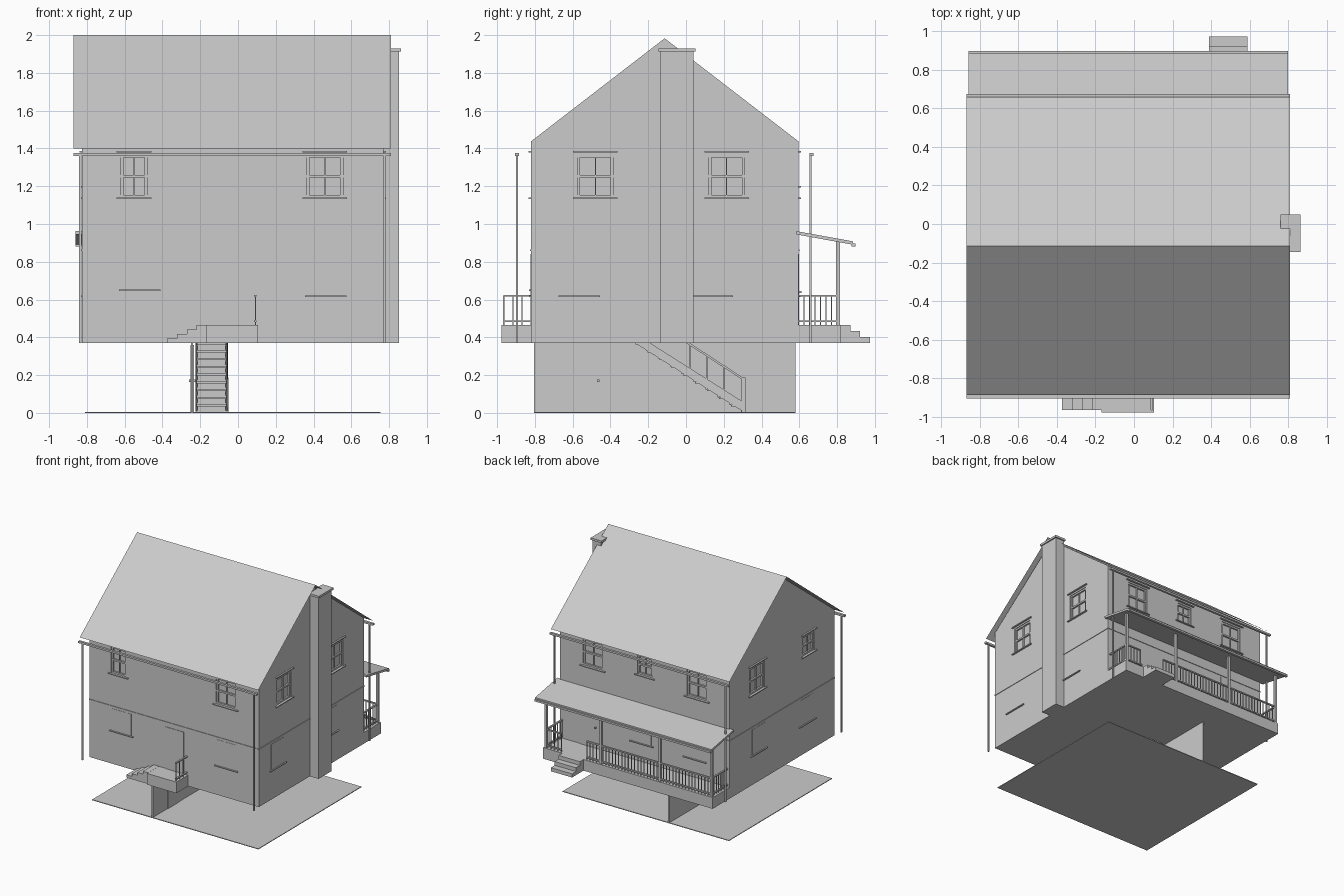
import bpy, bmesh
from mathutils import Vector

cube = bpy.data.objects.get("Cube")
if cube:
    bpy.data.objects.remove(cube)

grey = bpy.data.materials.new("plain grey")
grey.use_nodes = True
grey.diffuse_color = (0.6, 0.6, 0.6, 1)
grey.node_tree.nodes["Principled BSDF"].inputs["Base Color"].default_value = (0.6, 0.6, 0.6, 1)

# House walls
LEFT, RIGHT, FRONT, BACK = -0.825, 0.77, -0.82, 0.595
BASE, EAVE, DECK = 0.37, 1.438, 0.465
RIDGE_Y = -0.113


def finish(name, bm, recalc=True):
    if recalc:
        bmesh.ops.recalc_face_normals(bm, faces=bm.faces)
    mesh = bpy.data.meshes.new(name)
    bm.to_mesh(mesh)
    bm.free()
    obj = bpy.data.objects.new(name, mesh)
    bpy.context.collection.objects.link(obj)
    mesh.materials.append(grey)
    return obj


def boxes(name, items):
    """One object made of boxes given as (x range, y range, z range)."""
    bm = bmesh.new()
    for ranges in items:
        verts = bmesh.ops.create_cube(bm, size=1)["verts"]
        for v in verts:
            v.co = Vector([lo + (c + 0.5) * (hi - lo) for c, (lo, hi) in zip(v.co, ranges)])
    return finish(name, bm)


def prism(name, profile, x_range):
    """A (y, z) profile pulled along x."""
    bm = bmesh.new()
    a, b = x_range
    face = bm.faces.new([bm.verts.new((a, y, z)) for y, z in profile])
    out = bmesh.ops.extrude_face_region(bm, geom=[face])["geom"]
    bmesh.ops.translate(bm, vec=(b - a, 0, 0), verts=[g for g in out if isinstance(g, bmesh.types.BMVert)])
    return finish(name, bm)


def on_wall(side, u, depth, z):
    """Box on a wall: u runs along the wall, depth runs outward from it."""
    lo, hi = depth
    if side == "front":
        return (u, (FRONT - hi, FRONT - lo), z)
    if side == "back":
        return (u, (BACK + lo, BACK + hi), z)
    if side == "right":
        return ((RIGHT + lo, RIGHT + hi), u, z)
    return ((LEFT - hi, LEFT - lo), u, z)


def around(c, w):
    return (c - w / 2, c + w / 2)


# Upper windows: wall, centre, width, bottom
upper = [("front", -0.55, 0.14, 1.14), ("front", 0.46, 0.19, 1.14),
         ("right", -0.48, 0.19, 1.14), ("right", 0.215, 0.19, 1.14),
         ("back", 0.46, 0.19, 1.14), ("back", -0.03, 0.14, 1.2), ("back", -0.52, 0.19, 1.14),
         ("left", 0.22, 0.19, 1.14), ("left", -0.47, 0.15, 1.2)]
HEAD = 1.365

# Solid house with window recesses and a stairwell
house = prism("house_walls", [(FRONT, BASE), (BACK, BASE), (BACK, EAVE),
                              (RIDGE_Y, 1.983), (FRONT, EAVE)], (LEFT, RIGHT))
cuts = [on_wall(s, around(c, w), (-0.02, 0.05), (z, HEAD)) for s, c, w, z in upper]
cuts.append(((-0.225, -0.055), (-0.27, 0.1), (BASE - 0.1, BASE + 0.5)))
cutter = boxes("opening_cutter", cuts)
cutter.hide_render = True
mod = house.modifiers.new("openings", "BOOLEAN")
mod.operation, mod.solver, mod.object = "DIFFERENCE", "EXACT", cutter
bpy.context.view_layer.objects.active = house
bpy.ops.object.modifier_apply(modifier=mod.name)
bpy.data.objects.remove(cutter)

# Upper window sashes, heads and sills
sashes, trims = [], []
for s, c, w, z in upper:
    mid = (z + HEAD) / 2
    u = around(c, w)
    inner = (-0.02, -0.008)
    for edge in (u[0] + 0.007, u[1] - 0.007):
        sashes.append(on_wall(s, around(edge, 0.014), inner, (z, HEAD)))
    sashes.append(on_wall(s, around(c, 0.006), inner, (z, HEAD)))
    for h in (z + 0.007, mid, HEAD - 0.007):
        sashes.append(on_wall(s, u, (-0.02, -0.006), around(h, 0.014)))
    trims.append(on_wall(s, around(c, w + 0.045), (0, 0.014), around(HEAD + 0.018, 0.008)))
    trims.append(on_wall(s, around(c, w + 0.045), (0, 0.014), around(z - 0.004, 0.008)))
boxes("window_sashes", sashes)
boxes("window_heads_and_sills", trims)

# Lower windows: flush plates over thin sills
lower = [("front", -0.52, 0.65), ("front", 0.465, 0.617), ("right", -0.565, 0.617),
         ("right", 0.14, 0.617), ("left", 0.2, 0.617), ("left", -0.45, 0.617),
         ("back", -0.5, 0.617), ("back", 0, 0.617)]
boxes("lower_windows", [on_wall(s, around(c, 0.18), (0, 0.002), (z, 0.84)) for s, c, z in lower])
boxes("lower_sills", [on_wall(s, around(c, 0.22), (0, 0.012), around(z, 0.008)) for s, c, z in lower])

# Entrance doors
boxes("house_doors", [on_wall("front", around(-0.02, 0.17), (0, 0.004), (DECK, 0.82)),
                      on_wall("back", around(0.49, 0.17), (0, 0.004), (DECK, 0.82)),
                      on_wall("back", around(0.43, 0.012), (0, 0.016), around(0.64, 0.012))])

# Belt course between the floors
belt = around(0.86, 0.008)
boxes("belt_course", [on_wall(s, r, (0, 0.005), belt) for s, r in
                      (("front", (LEFT, RIGHT)), ("back", (LEFT, RIGHT)),
                       ("left", (FRONT, BACK)), ("right", (FRONT, BACK)))])

# Thin roof sheet
bm = bmesh.new()
rows = [[bm.verts.new((x, y, z)) for x in (-0.87, 0.81)]
        for y, z in ((-0.885, 1.4), (RIDGE_Y, 2), (0.66, 1.4))]
for a, b in zip(rows, rows[1:]):
    bm.faces.new((a[0], a[1], b[1], b[0]))
finish("roof", bm, False)

# Gutters and downpipes
boxes("gutters", [((-0.87, 0.81), around(y, 0.02), (1.36, 1.376)) for y in (-0.895, 0.665)])
boxes("downpipes", [(around(x, 0.011), around(y, 0.011), (BASE, 1.365))
                    for x in (-0.835, 0.775) for y in (-0.895, 0.66)])

# Chimney
boxes("chimney", [((RIGHT, 0.853), (-0.135, 0.04), (BASE, 1.915)),
                  ((0.76, 0.863), (-0.145, 0.05), (1.912, 1.93))])


def railing(name, axis, span, at, gap=0.03):
    """Top and bottom rail with evenly spaced balusters."""
    lo, hi = span
    n = max(2, round((hi - lo) / gap))
    parts = [(span, around(at, 0.014), around(z, 0.01)) for z in (0.62, 0.485)]
    parts += [(around(lo + (hi - lo) * i / n, 0.006), around(at, 0.006), (DECK, 0.62))
              for i in range(n + 1)]
    if axis == "y":
        parts = [(b, a, z) for a, b, z in parts]
    return boxes(name, parts)


# Front landing with side steps
boxes("front_landing", [((-0.17, 0.105), (-0.978, FRONT), (BASE, DECK))])
boxes("front_steps", [((-0.375 + i * 0.052, -0.17), (-0.965, FRONT), (BASE, BASE + 0.024 * (i + 1)))
                      for i in range(4)])
railing("front_railing", "y", (-0.965, FRONT), 0.092, 0.05)

# Back porch
boxes("porch_floor", [((LEFT, RIGHT), (BACK, 0.82), (BASE, DECK))])
boxes("porch_steps", [((0.39, 0.59), (0.81, 0.87 + 0.052 * i), (BASE, DECK - 0.032 * i))
                      for i in range(3)])
boxes("porch_posts", [(around(x, 0.02), around(0.805, 0.02), (DECK, 0.915))
                      for x in (-0.805, -0.32, 0.235, 0.75)])
prism("porch_roof", [(0.585, 0.945), (0.585, 0.962), (0.885, 0.908), (0.885, 0.89)], (-0.86, 0.8))
boxes("porch_gutter", [((-0.86, 0.8), (0.875, 0.897), (0.88, 0.896))])
railing("porch_back_railing", "x", (-0.8, 0.37), 0.805)
railing("porch_corner_railing", "x", (0.61, 0.74), 0.805)
for side, x in (("left", 0.75), ("right", -0.805)):
    railing("porch_railing_" + side, "y", (BACK, 0.8), x)

# Basement slab, dividing wall and door
boxes("basement_floor", [((-0.81, 0.755), (-0.805, 0.58), (0, 0.006))])
boxes("basement_wall", [((-0.25, -0.238), (-0.805, 0.58), (0, BASE))])
boxes("basement_door", [((-0.252, -0.234), (-0.605, -0.45), (0.006, 0.36)),
                        ((-0.26, -0.226), around(-0.465, 0.012), around(0.17, 0.012))])

# Basement stairs
for x in (-0.225, -0.065):
    prism("stair_stringer", [(-0.27, BASE), (0.3, 0.008), (0.3, 0.06), (-0.19, BASE)], (x, x + 0.01))
RUN, RISE, STEPS = 0.063, 0.041, 9
steps = []
for i in range(STEPS):
    y, z = 0.3 - RUN * i, RISE * (i + 1)
    steps.append(((-0.22, -0.06), (y - RUN, y), (z - 0.008, z)))
    steps.append(((-0.22, -0.06), (y - 0.008, y), (z - RISE, z)))
boxes("stair_treads", steps)

# Basement handrail, newel and balusters
prism("stair_handrail", [(0, BASE), (0.3, 0.175), (0.3, 0.188), (0.02, BASE)], (-0.066, -0.054))
boxes("stair_newel", [((-0.07, -0.05), (0.295, 0.315), (0, 0.188))])
boxes("stair_balusters", [(around(-0.06, 0.006), around(y, 0.006), (0.25 - 0.63 * y, BASE - 0.64 * y))
                          for y in (0.02, 0.11, 0.2)])
